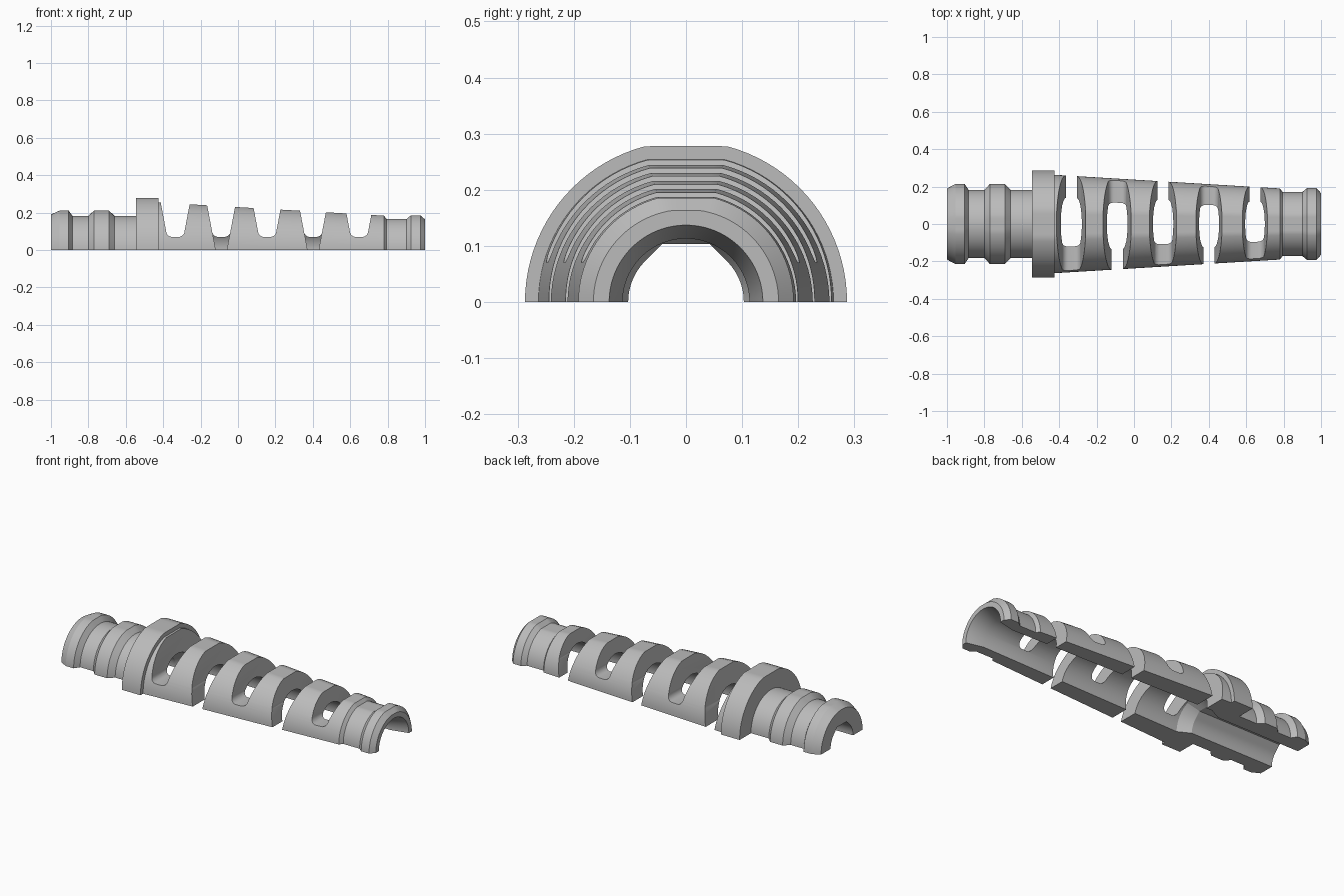
import bpy, bmesh
from math import sin, cos, pi, radians

cube = bpy.data.objects.get("Cube")
if cube:
    bpy.data.objects.remove(cube, do_unlink=True)

grey = bpy.data.materials.new("plain_grey")
grey.use_nodes = True
grey.diffuse_color = (0.5, 0.5, 0.5, 1)
grey.node_tree.nodes["Principled BSDF"].inputs["Base Color"].default_value = (0.5, 0.5, 0.5, 1)

SEG = 48
# Outer profile: x, radius, height of the flattened crown as a share of radius
OUTER = [(-1, .19, 1), (-.955, .214, .982), (-.905, .214, .982), (-.885, .183, 1),
         (-.80, .183, 1), (-.77, .214, .982), (-.69, .214, .982), (-.66, .183, 1),
         (-.545, .183, 1), (-.545, .287, .968), (-.425, .287, .968), (-.425, .263, .966),
         (.78, .19, .966), (.795, .171, .966), (.90, .171, .966), (.925, .192, .966),
         (.975, .192, .966), (1, .165, .99)]
# Bore profile: x, radius, faceted
BORE = [(1, .137, False), (.9, .113, False), (-.40, .14, False),
        (-.47, .103, True), (-1, .103, True)]


def outer_point(p, a):
    x, r, crown = p
    return x, r * cos(a), min(r * sin(a), r * crown)


def bore_point(p, a):
    x, r, faceted = p
    if faceted and pi / 4 < a < 3 * pi / 4:
        off = (a + pi / 8) % (pi / 4) - pi / 8
        r = r / cos(off)
    return x, r * cos(a), r * sin(a)


def make_object(name, bm):
    bmesh.ops.recalc_face_normals(bm, faces=bm.faces[:])
    mesh = bpy.data.meshes.new(name)
    bm.to_mesh(mesh)
    bm.free()
    obj = bpy.data.objects.new(name, mesh)
    bpy.context.collection.objects.link(obj)
    mesh.materials.append(grey)
    return obj


# Half shell: closed profile swept through half a turn
bm = bmesh.new()
rings = []
for i in range(SEG + 1):
    a = pi * i / SEG
    pts = [outer_point(p, a) for p in OUTER] + [bore_point(p, a) for p in BORE]
    rings.append([bm.verts.new(p) for p in pts])
n = len(rings[0])
for r0, r1 in zip(rings, rings[1:]):
    for j in range(n):
        k = (j + 1) % n
        bm.faces.new((r0[j], r0[k], r1[k], r1[j]))
bm.faces.new(rings[0])
bm.faces.new(rings[-1])
shell = make_object("half_sleeve", bm)


def half_width(z):
    return .03 + .19 * z


def prism(name, right_side, cx, y0, y1):
    """Extrude a mirrored x-z outline along y."""
    outline = right_side + [(-x, z) for x, z in reversed(right_side)]
    bm = bmesh.new()
    face = bm.faces.new([bm.verts.new((cx + x, y0, z)) for x, z in outline])
    ext = bmesh.ops.extrude_face_region(bm, geom=[face])
    moved = [v for v in ext["geom"] if isinstance(v, bmesh.types.BMVert)]
    bmesh.ops.translate(bm, verts=moved, vec=(0, y1 - y0, 0))
    obj = make_object(name, bm)
    obj.hide_render = True
    return obj


# Rounded slot outline and the narrow opening that splits one side
FLOOR, FIL = .07, .032
w = half_width(FLOOR + FIL)
slot = [(w - FIL + FIL * sin(radians(t)), FLOOR + FIL - FIL * cos(radians(t)))
        for t in range(0, 91, 15)] + [(half_width(.4), .4)]
gap = [(half_width(z) - .0005, z) for z in (-.1, .12)]

# Flexible slots, open at the back and front in turn
cutters = []
for i in range(5):
    cx = -.335 + .2455 * i
    side = 1 if i % 2 == 0 else -1
    cutters.append(prism("slot_cutter", slot, cx, -.5, .5))
    cutters.append(prism("gap_cutter", gap, cx, *sorted((side * .04, side * .5))))

bpy.context.view_layer.objects.active = shell
for ob in bpy.context.selected_objects:
    ob.select_set(False)
shell.select_set(True)
for c in cutters:
    mod = shell.modifiers.new("slot", "BOOLEAN")
    mod.operation = "DIFFERENCE"
    mod.solver = "EXACT"
    mod.object = c
    bpy.ops.object.modifier_apply(modifier=mod.name)
for c in cutters:
    bpy.data.objects.remove(c, do_unlink=True)

bpy.ops.object.shade_smooth_by_angle(angle=radians(20))
